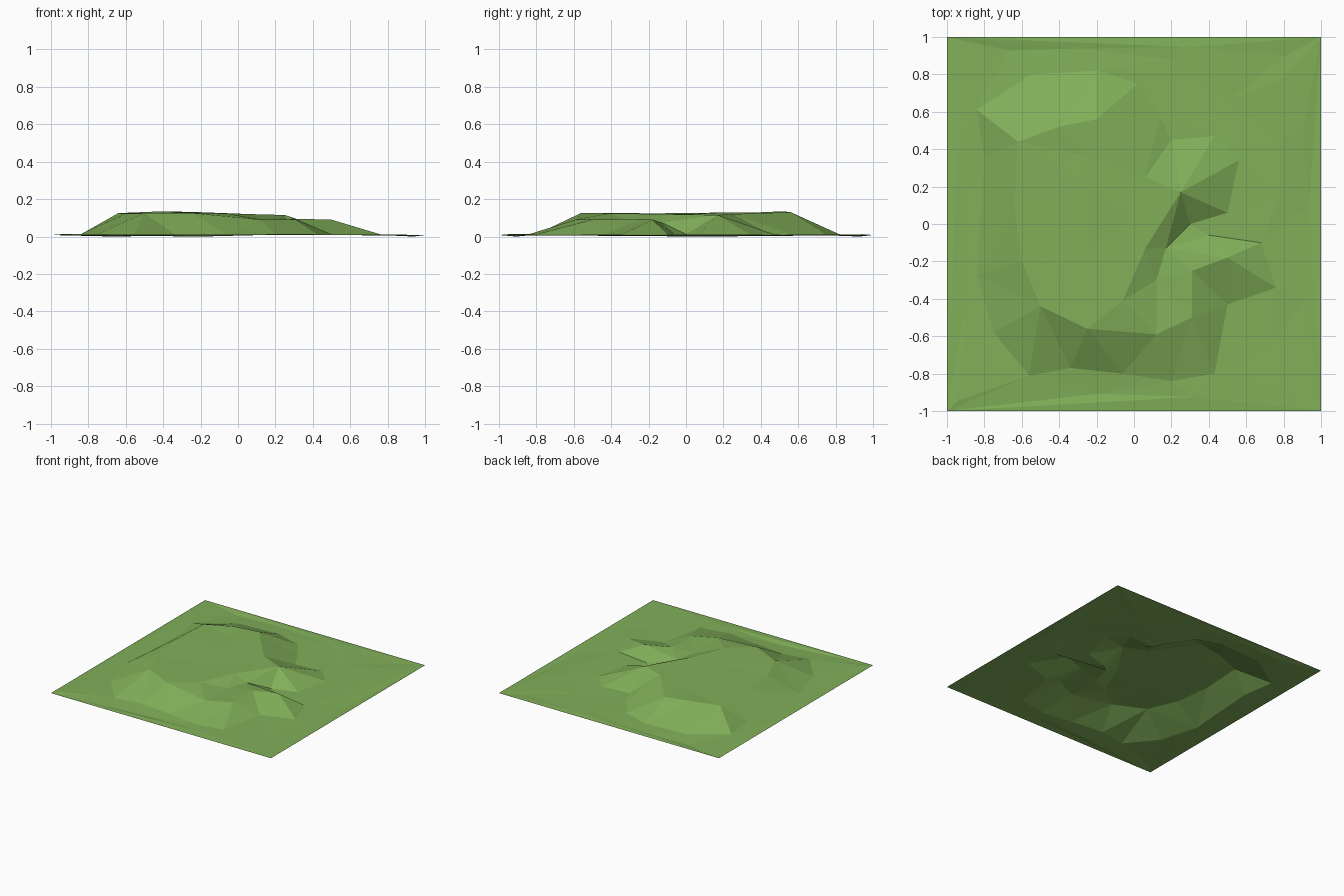
import bpy
import math
import random
from mathutils import Vector
from mathutils.geometry import delaunay_2d_cdt

random.seed(4)
default_cube = bpy.data.objects.get("Cube")
if default_cube:
    bpy.data.objects.remove(default_cube, do_unlink=True)


def flat_material(name, colour):
    material = bpy.data.materials.new(name)
    material.use_nodes = True
    material.diffuse_color = colour
    shader = next(n for n in material.node_tree.nodes if n.type == "BSDF_PRINCIPLED")
    shader.inputs["Base Color"].default_value = colour
    shader.inputs["Roughness"].default_value = 1.0
    return material


# Foot of the hill, counter-clockwise, in hundredths
foot = [(-75, -58), (-56, -81), (-34, -77), (-6, -80), (20, -84), (43, -80),
        (50, -43), (76, -34), (68, -10), (40, -6), (30, 0), (50, 6), (56, 34),
        (43, 47), (20, 45), (14, 57), (2, 75), (-20, 82), (-55, 80), (-84, 61),
        (-80, 35), (-84, -27)]

# Rim of the plateau, counter-clockwise, with height in thousandths
crest = [(-50, -44, 125), (-25, -56, 126), (-6, -41, 124), (12, -59, 90),
         (31, -50, 90), (31, -25, 95), (50, -18, 90), (17, -13, 75),
         (6, -13, 120), (25, 17, 115), (6, 25, 120), (-20, 56, 130),
         (-40, 52, 135), (-62, 44, 126), (-64, 10, 125), (-60, -20, 122)]

# Dips and swells on the plateau top, and low swells in the meadow
plateau = [(12, -30, 80), (-25, 20, 128), (-25, -15, 124), (0, 5, 121), (-25, 36, 128)]
meadow = [(20, 88), (50, 66), (80, 78), (78, 45), (72, -65), (78, 15)]

points, heights, edges = [], [], []


def add_point(x, y, z):
    points.append(Vector((x, y)))
    heights.append(z)
    return len(points) - 1


def add_loop(loop):
    ids = [add_point(x / 100, y / 100, z / 1000) for x, y, z in loop]
    edges.extend(zip(ids, ids[1:] + ids[:1]))
    return ids


foot_ids = add_loop([(x, y, 12) for x, y in foot])
crest_ids = add_loop(crest)

# Spur running down from the eastern knoll
edges.append((crest_ids[crest.index((25, 17, 115))], foot_ids[foot.index((56, 34))]))

for x, y, z in plateau:
    add_point(x / 100, y / 100, z / 1000)
for x, y in meadow:
    add_point(x / 100, y / 100, random.uniform(0.008, 0.016))

# Gently uneven ground around the hill
RING = 14
for i in range(RING):
    angle = math.tau * (i + random.uniform(-0.3, 0.3)) / RING
    c, s = math.cos(angle), math.sin(angle)
    reach = random.uniform(0.89, 0.95) / max(abs(c), abs(s))
    add_point(c * reach, s * reach, 0.0 if i % 5 == 0 else random.uniform(0.004, 0.014))

# Square border
for x, y in ((-1, -1), (1, -1), (1, 1), (-1, 1)):
    add_point(x, y, 0.008)

# Triangulate the sheet, keeping foot and crest lines as edges
flat, _, faces, origins, _, _ = delaunay_2d_cdt(points, edges, [], 0, 1e-5)
vertices = [(p.x, p.y, heights[o[0]] if o else 0.06) for p, o in zip(flat, origins)]

mesh = bpy.data.meshes.new("grassy_hill")
mesh.from_pydata(vertices, [], [tuple(f) for f in faces])
mesh.materials.append(flat_material("grass_green", (0.22, 0.43, 0.10, 1.0)))
mesh.update()
hill = bpy.data.objects.new("grassy_hill", mesh)
bpy.context.scene.collection.objects.link(hill)
